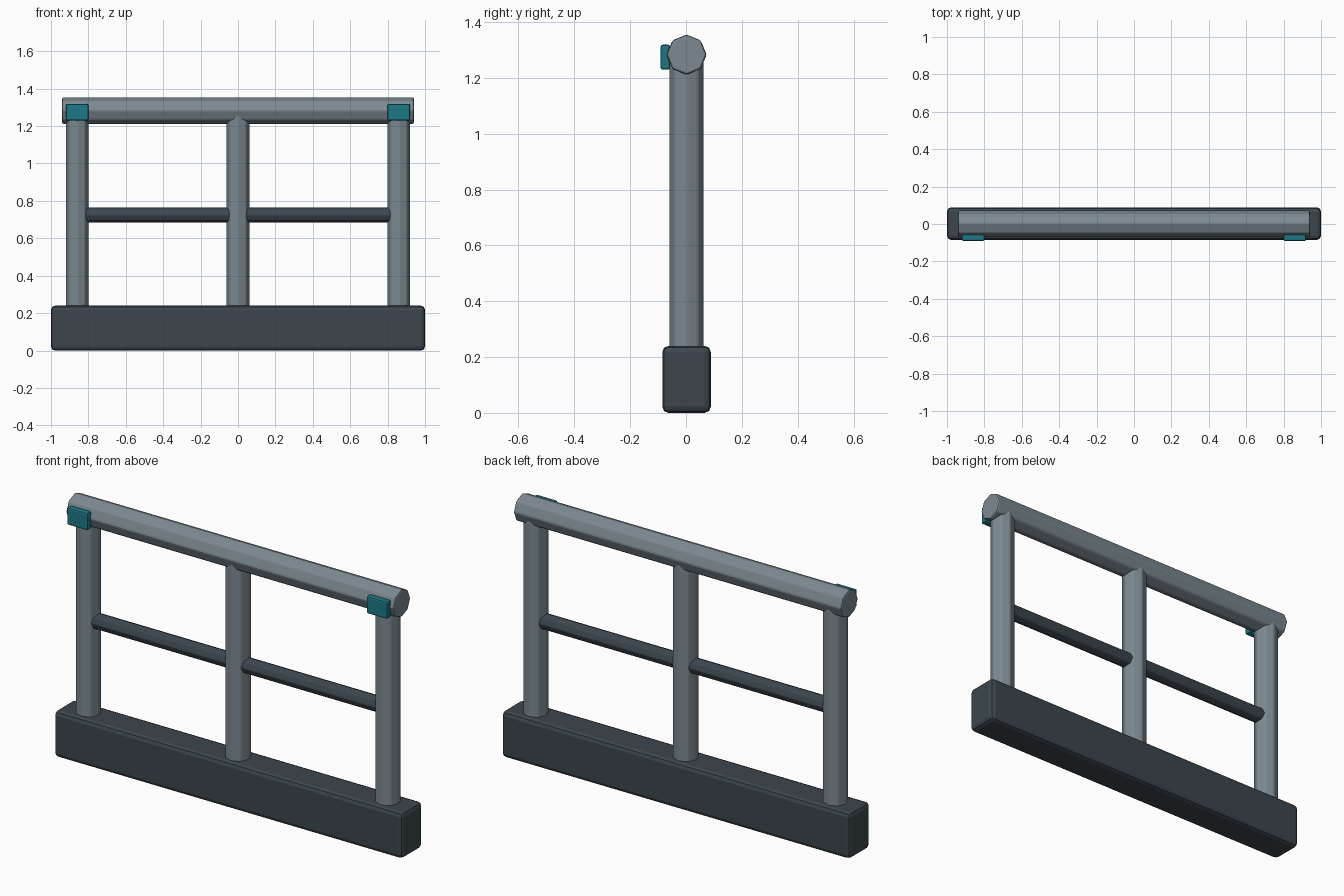
import bpy
from math import pi

if "Cube" in bpy.data.objects:
    bpy.data.objects.remove(bpy.data.objects["Cube"])

YC = 0.002  # barrier centre plane, clips stick out to the front


def colour(name, rgb):
    m = bpy.data.materials.new(name)
    m.diffuse_color = (*rgb, 1)
    m.use_nodes = True
    m.node_tree.nodes["Principled BSDF"].inputs["Base Color"].default_value = m.diffuse_color
    return m


STEEL = colour("steel_grey", (0.20, 0.25, 0.28))
DARK = colour("dark_slate", (0.045, 0.062, 0.075))
TEAL = colour("teal", (0.012, 0.19, 0.24))


def finish(ob, name, mat, bevel):
    ob.name = name
    ob.data.materials.append(mat)
    bpy.ops.object.transform_apply(location=False, rotation=True, scale=True)
    b = ob.modifiers.new("soft_edges", 'BEVEL')
    b.width = bevel
    b.segments = 2
    b.limit_method = 'ANGLE'
    b.angle_limit = pi / 6
    return ob


def box(name, loc, size, mat, bevel):
    bpy.ops.mesh.primitive_cube_add(size=1, location=loc)
    ob = bpy.context.object
    ob.scale = size
    return finish(ob, name, mat, bevel)


def tube(name, loc, radius, length, mat, bevel, along_x=False):
    rot = (0, pi / 2, 0) if along_x else (0, 0, 0)
    bpy.ops.mesh.primitive_cylinder_add(vertices=8, radius=radius, depth=length,
                                        location=loc, rotation=rot)
    return finish(bpy.context.object, name, mat, bevel)


# Heavy base beam
box("base_beam", (0, YC, 0.12), (2.0, 0.174, 0.24), DARK, 0.022)

# Three uprights, running from inside the base into the top rail
for label, x in (("left", -0.86), ("middle", 0), ("right", 0.86)):
    tube(label + "_post", (x, YC, 0.74), 0.062, 1.08, STEEL, 0.008)

# Top rail
tube("top_rail", (0, YC, 1.283), 0.072, 1.88, STEEL, 0.008, True)

# Thin middle bars between the posts, and teal clips at the rail ends
for label, s in (("left", -1), ("right", 1)):
    tube(label + "_middle_bar", (s * 0.43, YC, 0.725), 0.041, 0.82, DARK, 0.005, True)
    box(label + "_clip", (s * 0.86, -0.074, 1.274), (0.12, 0.034, 0.09), TEAL, 0.008)
